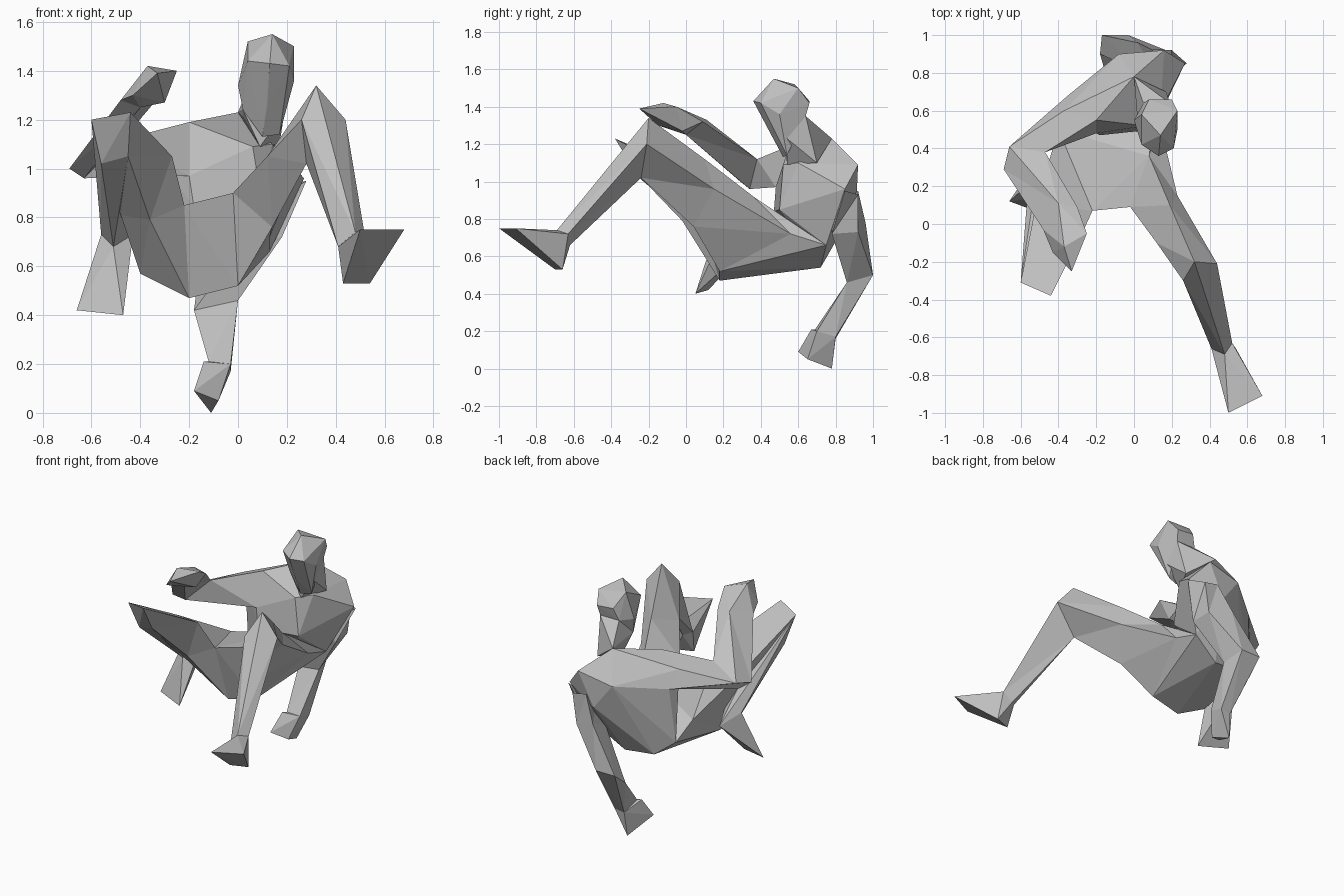
import bpy
import bmesh

default_cube = bpy.data.objects.get("Cube")
if default_cube:
    bpy.data.objects.remove(default_cube, do_unlink=True)

# One plain grey for the whole figure
grey = bpy.data.materials.new("plain_grey")
grey.use_nodes = True
colour = (0.53, 0.53, 0.53, 1)
grey.diffuse_color = colour
principled = next(n for n in grey.node_tree.nodes if n.type == 'BSDF_PRINCIPLED')
principled.inputs["Base Color"].default_value = colour
principled.inputs["Roughness"].default_value = 0.8


def finish(name, builder):
    """Turn a bmesh into a flat shaded, grey object."""
    mesh = bpy.data.meshes.new(name)
    builder.to_mesh(mesh)
    builder.free()
    mesh.materials.append(grey)
    part = bpy.data.objects.new(name, mesh)
    bpy.context.scene.collection.objects.link(part)
    return part


def faceted_block(name, groups, open_rings=()):
    """Wrap a solid around corner points, left open where a limb joins on."""
    builder = bmesh.new()
    corners = {corner for group in groups for corner in group}
    lookup = {corner: builder.verts.new(corner) for corner in sorted(corners)}
    bmesh.ops.convex_hull(builder, input=builder.verts[:])
    bmesh.ops.recalc_face_normals(builder, faces=builder.faces[:])
    for ring in open_rings:
        ring_verts = {lookup[corner] for corner in ring}
        hidden = [f for f in builder.faces if ring_verts.issuperset(f.verts)]
        bmesh.ops.delete(builder, geom=hidden, context='FACES_ONLY')
    loose = [v for v in builder.verts if not v.link_faces]
    bmesh.ops.delete(builder, geom=loose, context='VERTS')
    return finish(name, builder)


def limb(name, *sections):
    """Skin a tube through matching cross sections; its ends sit in other parts."""
    builder = bmesh.new()
    rings = [[builder.verts.new(p) for p in section] for section in sections]
    sides = len(rings[0])
    for lower, upper in zip(rings, rings[1:]):
        for i in range(sides):
            j = (i + 1) % sides
            builder.faces.new((lower[i], lower[j], upper[j], upper[i]))
    caps = [builder.faces.new(rings[0]), builder.faces.new(rings[-1])]
    bmesh.ops.recalc_face_normals(builder, faces=builder.faces[:])
    bmesh.ops.delete(builder, geom=caps, context='FACES_ONLY')
    bmesh.ops.triangulate(builder, faces=builder.faces[:])
    return finish(name, builder)


# Left leg sections: top, outer, bottom, inner
left_hip = [(.08, .36, .92), (.13, .56, .72), (0, .18, .52), (-.02, .09, .9)]
left_thigh = [(.19, .1, 1.12), (.23, .15, .96), (.14, .04, .76), (.12, -.1, 1.05)]
left_knee = [(.32, -.2, 1.34), (.44, -.21, 1.2), (.28, -.24, 1.02), (.26, -.3, 1.2)]
left_ankle = [(.48, -.69, .74), (.52, -.63, .72), (.46, -.62, .66), (.41, -.66, .68)]
left_toes = [(.5, -1, .75), (.68, -.91, .75)]
left_heel = [(.43, -.7, .53), (.54, -.66, .53)]

limb("left_leg", left_hip, left_thigh, left_knee, left_ankle)
faceted_block("left_foot", [left_ankle, left_toes, left_heel], [left_ankle])

# Right leg sections: inner top, inner bottom, outer bottom, outer top
right_hip = [(-.22, .07, .85), (-.2, .18, .47), (-.4, .2, .57), (-.4, .5, .75)]
right_thigh = [(-.27, -.04, 1.05), (-.36, -.02, .79), (-.48, 0, .81), (-.52, .1, .98)]
right_knee = [(-.44, -.38, 1.23), (-.45, -.27, 1.05), (-.56, -.25, 1.02), (-.6, -.31, 1.2)]
right_ankle = [(-.43, .2, .73), (-.51, .14, .68), (-.56, .21, .73), (-.5, .36, .68)]
right_toes = [(-.66, .12, .42), (-.47, .05, .4)]

limb("right_thigh", right_hip, right_thigh, right_knee)
faceted_block("right_shin", [right_knee, right_ankle], [right_ankle])
faceted_block("right_foot", [right_ankle, right_toes], [right_ankle])

# Pelvis joins both hips and the seat
seat = [(-.38, .65, .65), (-.26, .71, .56), (-.05, .72, .54), (.13, .75, .66)]
faceted_block("pelvis", [left_hip, right_hip, seat], [left_hip, right_hip])

# Torso: shoulders, chest and back tapering down to the seat
neck_back = (0, .78, 1.23)
right_shoulder = [(-.2, .55, 1.19), (-.37, .6, 1.12), (-.35, .68, 1.01), (-.2, .48, .97)]
left_shoulder = [(.16, .92, 1.09), (.27, .85, .96), (.05, .91, .87)]
chest = [(.06, .52, 1.09), (.14, .6, 1.1), (.1, .5, .85), (-.18, .47, .84)]
back = [neck_back, (-.08, .9, 1.04), (.15, .76, .73)]
faceted_block("torso", [right_shoulder, left_shoulder, chest, back, seat],
              [right_shoulder, seat])

# Left arm reaches down behind the body to the ground
left_arm_root = [(.28, .85, .95), (.2, .92, .93), (.1, .92, .95), (.12, .78, .85)]
left_arm_middle = [(.18, .78, .72), (.17, .92, .73), (.02, .96, .78), (.04, .8, .72)]
left_elbow = [(0, .86, .46), (-.03, 1, .5), (-.17, 1, .5), (-.18, .9, .42)]
left_wrist = [(-.03, .7, .2), (-.03, .8, .17), (-.1, .8, .16), (-.12, .69, .21)]
left_fingers = [(-.11, .78, 0), (-.08, .65, .05), (-.18, .6, .09), (-.14, .67, .21)]

limb("left_arm", left_arm_root, left_arm_middle, left_elbow, left_wrist)
faceted_block("left_hand", [left_wrist, left_fingers], [left_wrist])

# Right arm bends at the elbow and reaches forward: inner, top, outer, bottom
right_elbow = [(-.47, .38, 1.12), (-.66, .41, 1.03), (-.69, .29, 1), (-.63, .34, .96)]
right_wrist = [(-.3, .09, 1.32), (-.4, .11, 1.33), (-.48, -.03, 1.28), (-.4, 0, 1.25)]
right_fingers = [(-.37, -.12, 1.42), (-.25, -.05, 1.4), (-.3, -.02, 1.27),
                 (-.43, -.15, 1.3), (-.33, -.25, 1.39)]

limb("right_arm", right_shoulder, right_elbow, right_wrist)
faceted_block("right_hand", [right_wrist, right_fingers], [right_wrist])

# Neck and head share the ring under the skull
skull_base = [(.05, .64, 1.35), (.19, .64, 1.35), (.19, .54, 1.23), (.02, .53, 1.24)]
jaw = [(.12, .45, 1.26), (.1, .52, 1.13), (.17, .54, 1.14)]
collar = [neck_back, (.02, .6, 1.21), (.17, .7, 1.1), (.09, .54, 1.09)]
crown = [(.04, .58, 1.52), (.14, .47, 1.55), (.23, .6, 1.5)]
brow = [(.04, .42, 1.44), (.13, .36, 1.43), (.21, .4, 1.42)]
cheeks = [(0, .55, 1.34), (.23, .5, 1.36)]
nape = [(.2, .66, 1.42), (.08, .66, 1.43)]

faceted_block("neck", [collar, skull_base], [skull_base])
faceted_block("head", [crown, brow, cheeks, nape, skull_base, jaw])
